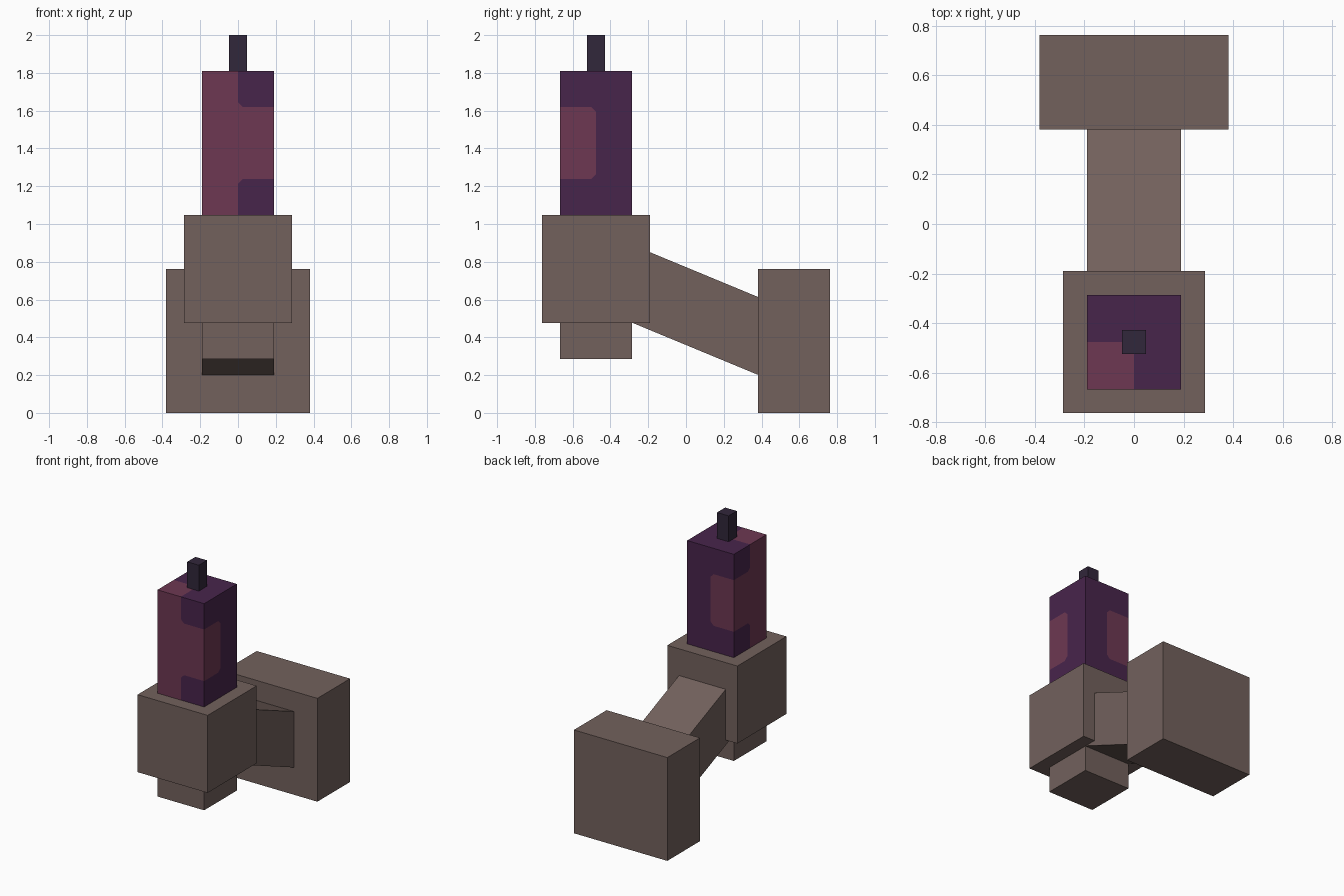
import bpy, bmesh, math
from mathutils import Vector

default = bpy.data.objects.get("Cube")
if default:
    bpy.data.objects.remove(default, do_unlink=True)

U = 2 / 21            # module that every block is measured in
MID_Y = -5 * U        # centre line of the candle and cup


def material(name, rgb):
    mat = bpy.data.materials.new(name)
    mat.use_nodes = True
    mat.diffuse_color = (*rgb, 1)
    mat.node_tree.nodes["Principled BSDF"].inputs["Base Color"].default_value = (*rgb, 1)
    return mat


brown = material("taupe_brown", (0.17, 0.12, 0.108))
rose = material("rose", (0.153, 0.039, 0.085))
purple = material("deep_purple", (0.064, 0.018, 0.071))
dark = material("dark_wick", (0.031, 0.020, 0.043))


def box(name, size, centre, *mats):
    """Block with its origin at its centre."""
    bm = bmesh.new()
    bmesh.ops.create_cube(bm, size=1)
    bmesh.ops.scale(bm, vec=size, verts=bm.verts)
    mesh = bpy.data.meshes.new(name)
    bm.to_mesh(mesh)
    bm.free()
    for mat in mats:
        mesh.materials.append(mat)
    obj = bpy.data.objects.new(name, mesh)
    obj.location = centre
    bpy.context.collection.objects.link(obj)
    return obj


# Wall bracket
box("wall_plate", (8 * U, 4 * U, 8 * U), (0, 6 * U, 4 * U), brown)
arm = box("slanted_arm", (4 * U, 10 * U, 4 * U), (0, U, 0.526), brown)
arm.rotation_euler.x = math.radians(-22.5)

# Holder and its lower stub
box("cup", (6 * U, 6 * U, 6 * U), (0, MID_Y, 8 * U), brown)
box("cup_stub", (4 * U, 4 * U, 2 * U), (0, MID_Y, 4 * U), brown)

# Candle and wick
candle = box("candle", (4 * U, 4 * U, 8 * U), (0, MID_Y, 15 * U), purple, rose)
box("wick", (U, U, 2 * U), (0, MID_Y, 20 * U), dark)

# Cut the candle into halves and a middle band
bm = bmesh.new()
bm.from_mesh(candle.data)
for point, normal in (((0, 0, 0), (1, 0, 0)), ((0, 0, 0), (0, 1, 0)),
                      ((0, 0, 2 * U), (0, 0, 1)), ((0, 0, -2 * U), (0, 0, 1))):
    bmesh.ops.bisect_plane(bm, geom=bm.verts[:] + bm.edges[:] + bm.faces[:],
                           plane_co=Vector(point), plane_no=Vector(normal))

# Clip the corners of the colour patches
corners = [v for v in bm.verts
           if abs(abs(v.co.z) - 2 * U) < 0.001 and min(abs(v.co.x), abs(v.co.y)) < 0.001]
bmesh.ops.bevel(bm, geom=corners, offset=0.026, offset_type='OFFSET',
                segments=1, profile=0.5, affect='VERTICES')

# Rose fills the front right corner and wraps around in the middle band
for face in bm.faces:
    c = face.calc_center_median()
    if abs(c.z) < 3.9 * U and min(abs(c.x), abs(c.y)) < 0.001:
        is_rose = c.x < -U or c.y < -U
    elif abs(c.z) < 2 * U:
        is_rose = c.x < 0 or c.y < 0
    else:
        is_rose = c.x < 0 and c.y < 0
    face.material_index = int(is_rose)
bm.to_mesh(candle.data)
bm.free()
